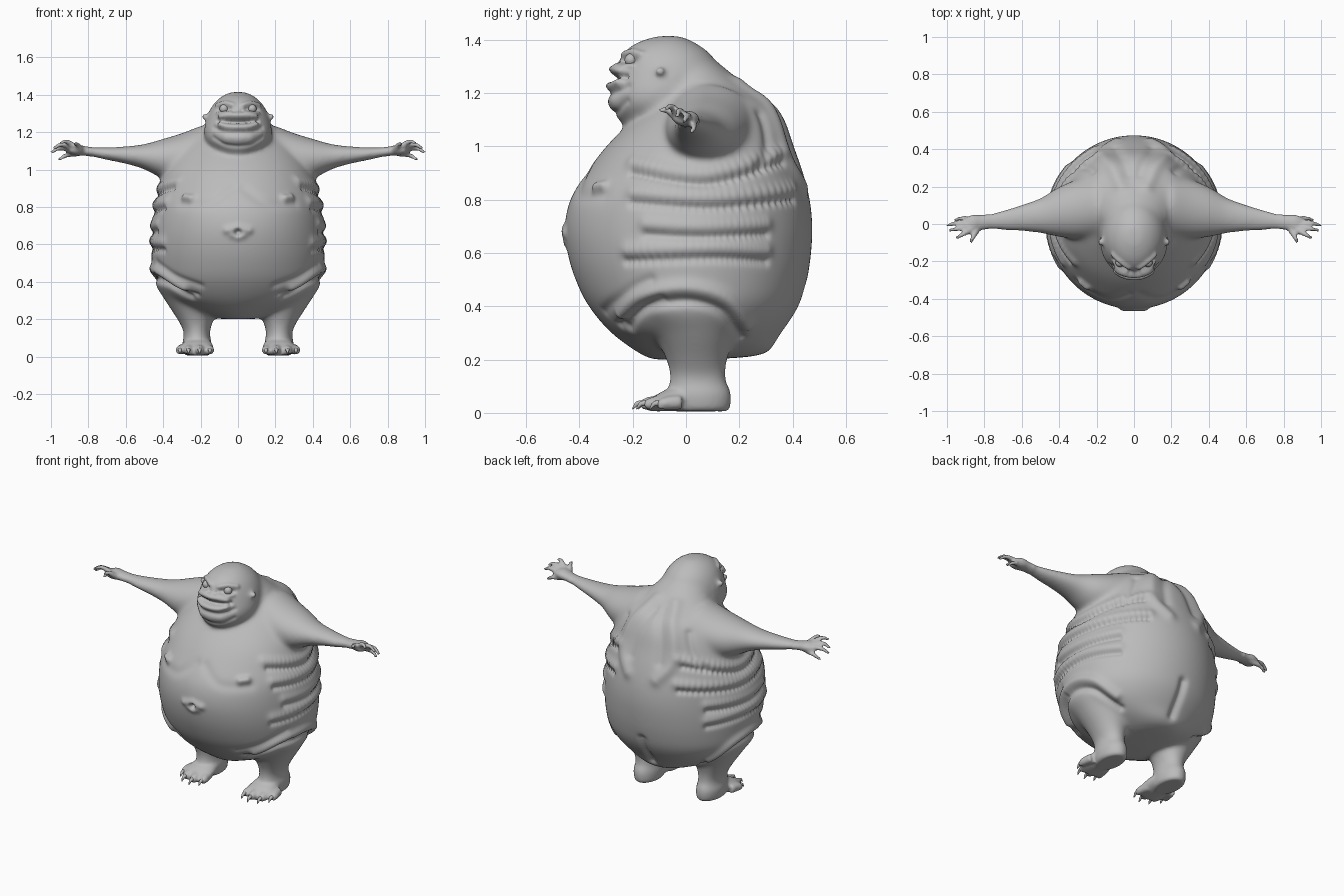
import bpy, bmesh, math
from mathutils import Vector
from mathutils.kdtree import KDTree
from mathutils.bvhtree import BVHTree

cube = bpy.data.objects.get("Cube")
if cube:
    bpy.data.objects.remove(cube)

skin = bpy.data.materials.new("grey skin")
skin.use_nodes = True
skin.diffuse_color = (0.5, 0.5, 0.5, 1)
skin.node_tree.nodes["Principled BSDF"].inputs["Base Color"].default_value = (0.5, 0.5, 0.5, 1)


def spline(pts, steps):
    """Catmull-Rom resampling of rows of numbers."""
    out = []
    for i in range(len(pts) - 1):
        a, b, c, d = (pts[max(i - 1, 0)], pts[i], pts[i + 1], pts[min(i + 2, len(pts) - 1)])
        for k in range(steps):
            t = k / steps
            out.append([q + 0.5 * t * (r - p + t * (2 * p - 5 * q + 4 * r - s + t * (3 * (q - r) + s - p)))
                        for p, q, r, s in zip(a, b, c, d)])
    out.append(list(pts[-1]))
    return out


def skin_rings(bm, rings):
    """Bridge a list of closed point rings and cap both ends."""
    rows = [[bm.verts.new(p) for p in ring] for ring in rings]
    n = len(rows[0])
    for a, b in zip(rows, rows[1:]):
        for i in range(n):
            bm.faces.new((a[i], a[(i + 1) % n], b[(i + 1) % n], b[i]))
    bm.faces.new(rows[0])
    bm.faces.new(rows[-1])


def loft(bm, axis, rows, sides=(1,), n=40):
    """Elliptical sections along an axis; each row is position, then min/max of the two other axes."""
    for side in sides:
        rings = []
        for t, u0, u1, v0, v1 in spline(rows, 4):
            ring = []
            for i in range(n):
                a = math.tau * i / n
                u = (u0 + u1) / 2 + (u1 - u0) / 2 * math.cos(a)
                v = (v0 + v1) / 2 + (v1 - v0) / 2 * math.sin(a)
                x, y, z = {"x": (t, u, v), "y": (u, t, v), "z": (u, v, t)}[axis]
                ring.append((x * side, y, z))
            rings.append(ring)
        skin_rings(bm, rings)


def tube(bm, pts, radii, side=1, n=12):
    """Round tapered tube through a few points."""
    rows = spline([list(p) + [r] for p, r in zip(pts, radii)], 5)
    rings = []
    for i, row in enumerate(rows):
        tangent = Vector(rows[min(i + 1, len(rows) - 1)][:3]) - Vector(rows[max(i - 1, 0)][:3])
        q = tangent.to_track_quat("Z", "Y")
        ring = []
        for k in range(n):
            a = math.tau * k / n
            p = Vector(row[:3]) + q @ Vector((math.cos(a), math.sin(a), 0)) * row[3]
            ring.append((p.x * side, p.y, p.z))
        rings.append(ring)
    skin_rings(bm, rings)


def finish(bm, name):
    bmesh.ops.recalc_face_normals(bm, faces=bm.faces)
    mesh = bpy.data.meshes.new(name)
    bm.to_mesh(mesh)
    bm.free()
    mesh.materials.clear()
    mesh.materials.append(skin)
    for p in mesh.polygons:
        p.use_smooth = True
    obj = bpy.data.objects.new(name, mesh)
    bpy.context.collection.objects.link(obj)
    return obj


BOTH = (1, -1)
bm = bmesh.new()
# torso with hunched back
torso = [(.2, .08, -.12, .06), (.22, .17, -.17, .29), (.3, .36, -.28, .36), (.4, .44, -.365, .425),
         (.5, .46, -.415, .455), (.6, .465, -.445, .47), (.7, .46, -.455, .475), (.8, .45, -.435, .465),
         (.9, .425, -.375, .44), (1, .39, -.3, .405), (1.1, .33, -.2, .37), (1.17, .27, -.12, .32),
         (1.22, .2, -.1, .24), (1.3, .13, -.1, .14), (1.35, .08, -.1, .08)]
loft(bm, "z", [(z, -w, w, f, b) for z, w, f, b in torso], n=64)
# head
head = [(1.075, .05, -.22, -.1), (1.1, .115, -.255, 0), (1.15, .168, -.28, .06), (1.2, .182, -.285, .1),
        (1.25, .175, -.272, .12), (1.3, .16, -.258, .12), (1.35, .132, -.238, .09),
        (1.39, .09, -.185, .035), (1.415, .04, -.11, -.02)]
loft(bm, "z", [(z, -w, w, f, b) for z, w, f, b in head])
# arms
loft(bm, "x", [(.2, -.08, .27, .9, 1.235), (.3, -.08, .24, .93, 1.195), (.4, -.07, .2, .95, 1.165),
               (.5, -.05, .14, 1, 1.137), (.6, -.04, .105, 1.03, 1.125), (.7, -.035, .075, 1.05, 1.12),
               (.8, -.03, .05, 1.072, 1.122), (.86, -.05, .05, 1.075, 1.135), (.9, -.045, .035, 1.085, 1.125)], BOTH)
# legs and feet
loft(bm, "z", [(.5, .1, .42, -.18, .2), (.4, .08, .445, -.21, .22), (.3, .1, .39, -.125, .185),
               (.2, .13, .325, -.075, .155), (.13, .15, .29, -.06, .15), (.07, .142, .297, -.07, .168),
               (.02, .145, .29, -.06, .165), (.006, .16, .275, -.05, .15)], BOTH)
loft(bm, "y", [(.12, .16, .28, .006, .1), (0, .14, .292, .006, .11), (-.08, .13, .305, .006, .085),
               (-.12, .135, .3, .006, .06), (-.14, .16, .28, .008, .04)], BOTH)
# fingers
fingers = [((.84, -.03, 1.105), (.86, -.07, 1.135), (.875, -.1, 1.135)),
           ((.87, -.03, 1.115), (.915, -.055, 1.15), (.95, -.075, 1.14)),
           ((.88, -.01, 1.11), (.94, -.025, 1.135), (.99, -.035, 1.11)),
           ((.88, .01, 1.1), (.95, .005, 1.115), (1, -.01, 1.09)),
           ((.85, .02, 1.09), (.92, .03, 1.075), (.96, .02, 1.05))]
for side in BOTH:
    for f in fingers:
        tube(bm, f, (.019, .013, .009), side)
# toes
toes = [(.31, -.1), (.265, -.15), (.205, -.165), (.15, -.145)]
for side in BOTH:
    for x, y in toes:
        tube(bm, ((x * .8 + .045, y + .08, .04), (x, y + .02, .035), (x, y - .005, .025)), (.03, .024, .016), side)
# ears
for side in BOTH:
    tube(bm, ((.14, -.08, 1.27), (.172, -.095, 1.28), (.19, -.1, 1.283)), (.02, .018, .012), side)

# fuse into one skin and soften the joins
rough = finish(bm, "rough body")
remesh = rough.modifiers.new("fuse", "REMESH")
remesh.mode = "VOXEL"
remesh.voxel_size = 0.0085
fused = bpy.data.meshes.new_from_object(rough.evaluated_get(bpy.context.evaluated_depsgraph_get()))
bpy.data.objects.remove(rough)
bm = bmesh.new()
bm.from_mesh(fused)
bpy.data.meshes.remove(fused)
soft = [v for v in bm.verts if abs(v.co.x) < .78 and v.co.z > .1 and not (abs(v.co.x) > .165 and v.co.z > 1.25)]
for i in range(25):
    bmesh.ops.smooth_vert(bm, verts=soft, factor=.5, use_axis_x=True, use_axis_y=True, use_axis_z=True)
for i in range(2):
    bmesh.ops.smooth_vert(bm, verts=bm.verts, factor=.5, use_axis_x=True, use_axis_y=True, use_axis_z=True)
bm.normal_update()
tree = BVHTree.FromBMesh(bm)


def cast(view, a, z):
    start, way = {"front": ((a, -2, z), (0, 1, 0)), "side": ((.6, a, z), (-1, 0, 0)),
                  "back": ((a, 2, z), (0, -1, 0))}[view]
    return tree.ray_cast(Vector(start), Vector(way))[0]


shift = [Vector() for v in bm.verts]


def stroke(view, pts, amp, radius):
    """Raise or sink the skin along a line drawn from one side, on both halves."""
    line = [p for p in (cast(view, a, z) for a, z in spline(pts, 12)) if p] if len(pts) > 1 else [cast(view, *pts[0])]
    kd = KDTree(len(line))
    for i, p in enumerate(line):
        kd.insert(p, i)
    kd.balance()
    for k, v in enumerate(bm.verts):
        co, i, d = kd.find((abs(v.co.x), v.co.y, v.co.z))
        if d < 3 * radius:
            shift[k] += v.normal * amp * math.exp(-(d / radius) ** 2)


# flank rolls and creases
for y0, y1, y2, z0, z1, z2 in ((-.2, .08, .36, .9, .86, .94), (-.2, .1, .4, .79, .77, .8),
                               (-.15, .05, .3, .67, .66, .67), (-.22, .1, .3, .57, .58, .57)):
    line = [(y0, z0), (y1, z1), (y2, z2)]
    stroke("side", line, -.014, .017)
    stroke("side", [(y, z + .04) for y, z in line], .012, .03)
# hip folds arching over the thighs
arch = [(-.24, .37), (-.17, .44), (0, .47), (.15, .43), (.23, .33)]
stroke("side", arch, .018, .028)
stroke("side", [(y * .9, z - .05) for y, z in arch], -.016, .02)
stroke("front", [(.43, .43), (.34, .37), (.22, .33)], -.012, .016)
stroke("front", [(.43, .5), (.33, .43), (.2, .38)], -.008, .02)
# back folds and cleft
stroke("back", [(.07, 1.24), (.15, 1.1), (.17, .95), (.1, .85)], .014, .035)
stroke("back", [(.03, 1.2), (.08, 1.08), (.1, .95)], -.01, .03)
stroke("back", [(.22, 1.12), (.27, 1), (.33, .93)], -.012, .025)
stroke("back", [(0, .27), (0, .36), (0, .45)], -.02, .025)
# chest, nipples and navel
stroke("front", [(.03, .9), (.15, .82), (.3, .82)], -.006, .03)
stroke("front", [(.25, .845), (.28, .85)], .022, .022)
stroke("front", [(0, .69), (.06, .675)], .014, .02)
stroke("front", [(0, .64), (.03, .65)], .01, .02)
stroke("front", [(0, .665)], -.035, .014)
# muzzle, mouth and jaw
stroke("front", [(0, 1.285), (.04, 1.285), (.085, 1.275)], .03, .022)
stroke("front", [(0, 1.255), (.05, 1.257), (.105, 1.262)], -.024, .011)
stroke("front", [(0, 1.225), (.05, 1.227), (.09, 1.238)], .024, .018)
stroke("front", [(0, 1.165), (.06, 1.17)], .012, .035)
stroke("front", [(0, 1.197), (.07, 1.2), (.13, 1.225)], -.008, .012)
stroke("front", [(0, 1.125), (.07, 1.135), (.13, 1.17)], -.007, .012)
# nostrils, brows and eye sockets
stroke("front", [(.02, 1.312)], -.012, .008)
stroke("front", [(.03, 1.345), (.07, 1.355), (.11, 1.345)], .012, .014)
stroke("front", [(.045, 1.325), (.075, 1.327), (.105, 1.322)], -.014, .014)
stroke("front", [(.04, 1.305), (.075, 1.298), (.11, 1.305)], .009, .01)
eye_spot = cast("front", .075, 1.325)

for v, s in zip(bm.verts, shift):
    v.co += s
bmesh.ops.smooth_vert(bm, verts=bm.verts, factor=.3, use_axis_x=True, use_axis_y=True, use_axis_z=True)
finish(bm, "body")

# eyes and claws
for side, label in ((1, "left"), (-1, "right")):
    bm = bmesh.new()
    bmesh.ops.create_uvsphere(bm, u_segments=20, v_segments=12, radius=.024)
    bmesh.ops.translate(bm, verts=bm.verts, vec=(eye_spot.x * side, eye_spot.y + .016, eye_spot.z))
    finish(bm, label + "_eye")
    bm = bmesh.new()
    for x, y in toes:
        tube(bm, ((x, y + .005, .036), (x, y - .018, .034), (x, y - .036, .014)), (.012, .009, .002), side)
    finish(bm, label + "_claws")
